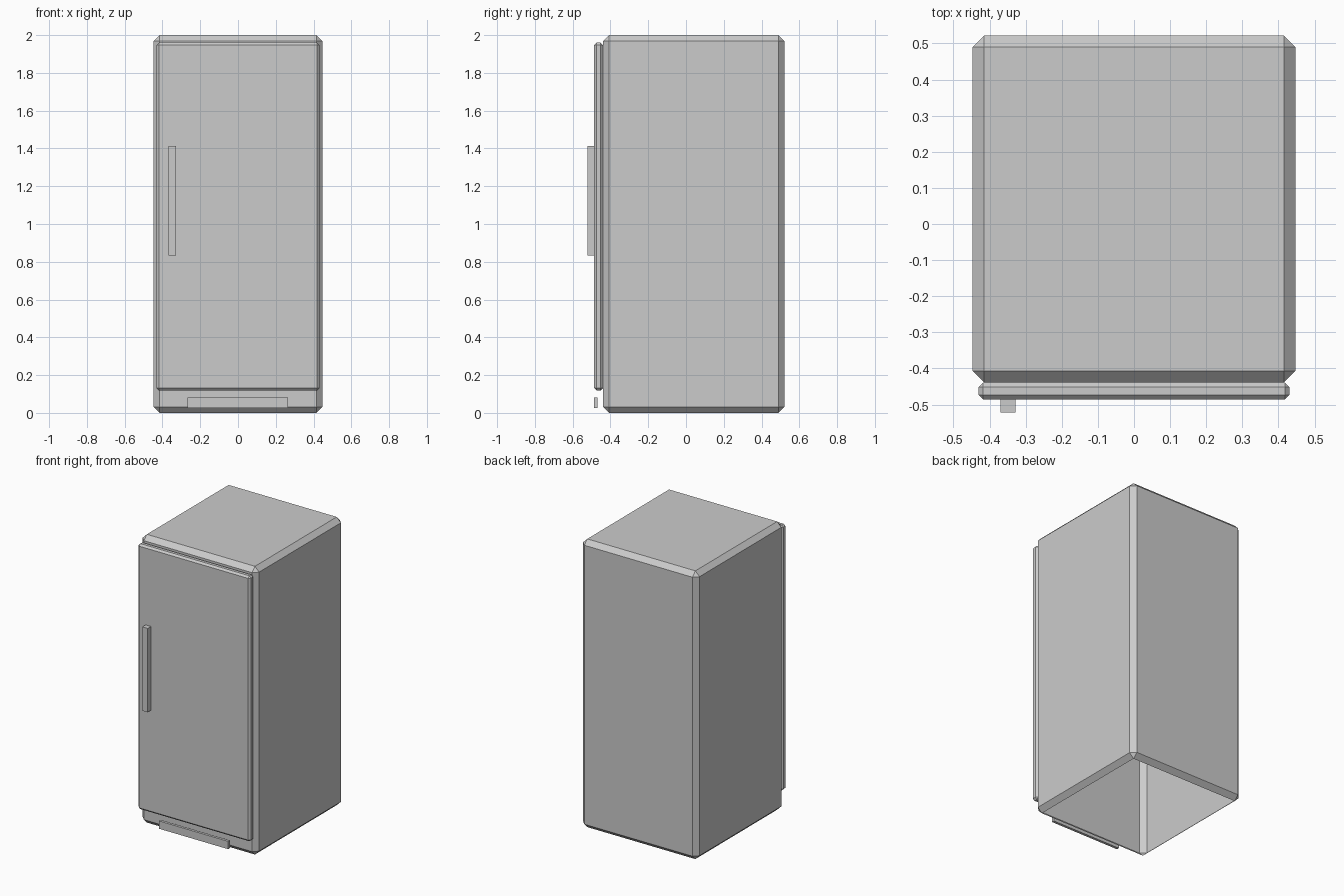
import bpy, bmesh

if "Cube" in bpy.data.objects:
    bpy.data.objects.remove(bpy.data.objects["Cube"])


def box(name, x, y, z, chamfer=0.0, open_bottom=False):
    """Axis-aligned box from (min, max) ranges, optionally chamfered or open below."""
    bm = bmesh.new()
    bmesh.ops.create_cube(bm, size=1.0)
    for v in bm.verts:
        for i, (lo, hi) in enumerate((x, y, z)):
            v.co[i] = lo if v.co[i] < 0 else hi
    if chamfer:
        bmesh.ops.bevel(bm, geom=bm.edges[:], offset=chamfer, offset_type='OFFSET',
                        segments=1, profile=0.5, affect='EDGES')
    bm.normal_update()
    if open_bottom:
        under = [f for f in bm.faces if f.normal.z < -0.99]
        bmesh.ops.delete(bm, geom=under, context='FACES')
    mesh = bpy.data.meshes.new(name)
    bm.to_mesh(mesh)
    bm.free()
    obj = bpy.data.objects.new(name, mesh)
    bpy.context.collection.objects.link(obj)
    return obj


# Cabinet shell, chamfered all round and open underneath
box("cabinet", (-0.447, 0.447), (-0.439, 0.522), (0.0, 2.0), 0.032, open_bottom=True)

# Door slab with slim chamfers
box("door", (-0.431, 0.431), (-0.486, -0.439), (0.118, 1.96), 0.013)

# Vertical door handle
box("handle", (-0.369, -0.328), (-0.522, -0.486), (0.832, 1.414))

# Kick plate below the door
box("kick_plate", (-0.268, 0.265), (-0.486, -0.468), (0.027, 0.081))
